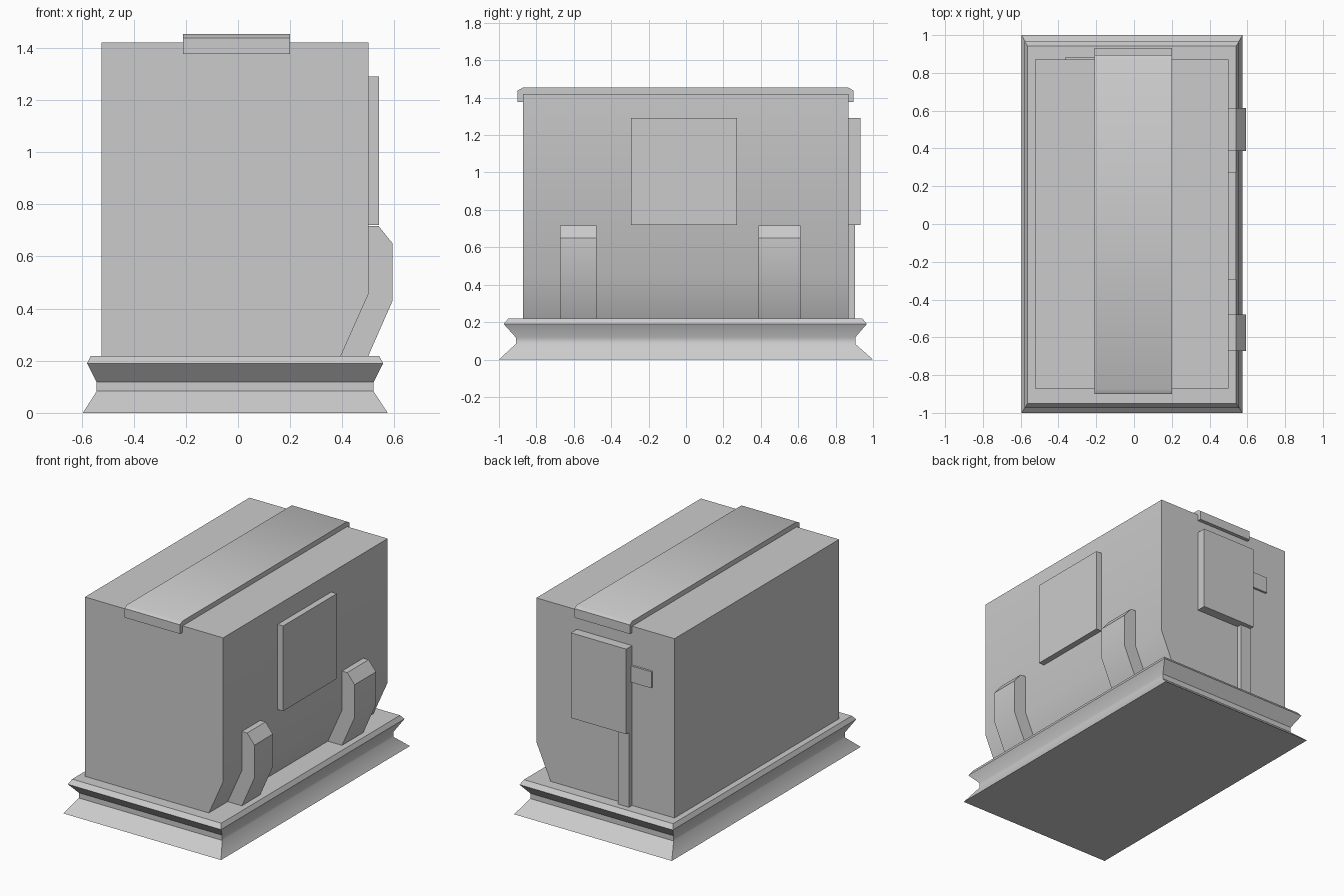
import bpy, bmesh, math
from mathutils import Vector

if "Cube" in bpy.data.objects:
    bpy.data.objects.remove(bpy.data.objects["Cube"])


def finish(bm, name):
    bmesh.ops.recalc_face_normals(bm, faces=bm.faces)
    mesh = bpy.data.meshes.new(name)
    bm.to_mesh(mesh)
    bm.free()
    ob = bpy.data.objects.new(name, mesh)
    bpy.context.collection.objects.link(ob)
    bpy.ops.object.select_all(action='DESELECT')
    ob.select_set(True)
    bpy.context.view_layer.objects.active = ob
    bpy.ops.object.shade_smooth_by_angle(angle=math.radians(37))
    return ob


def prism(name, profile, axis, lo, hi):
    """Extrude a closed profile along x (profile in y,z) or y (profile in x,z)."""
    bm = bmesh.new()
    verts = [bm.verts.new((lo, a, z) if axis == 'x' else (a, lo, z)) for a, z in profile]
    face = bm.faces.new(verts)
    new = bmesh.ops.extrude_face_region(bm, geom=[face])['geom']
    d = hi - lo
    move = Vector((d, 0, 0)) if axis == 'x' else Vector((0, d, 0))
    bmesh.ops.translate(bm, vec=move, verts=[v for v in new if isinstance(v, bmesh.types.BMVert)])
    return finish(bm, name)


def box(name, x, y, z):
    return prism(name, [(x[0], z[0]), (x[1], z[0]), (x[1], z[1]), (x[0], z[1])], 'y', *y)


def stacked_rings(name, rings):
    """Loft rectangles given as (x0, x1, y0, y1, z)."""
    bm = bmesh.new()
    loops = [[bm.verts.new((x, y, z)) for x, y in ((a, c), (b, c), (b, d), (a, d))]
             for a, b, c, d, z in rings]
    for low, up in zip(loops, loops[1:]):
        for i in range(4):
            j = (i + 1) % 4
            bm.faces.new((low[i], low[j], up[j], up[i]))
    bm.faces.new(loops[0][::-1])
    bm.faces.new(loops[-1])
    return finish(bm, name)


# Moulded plinth
stacked_rings("plinth", [
    (-0.595, 0.574, -1.0, 1.0, 0.0),
    (-0.542, 0.52, -0.91, 0.905, 0.083),
    (-0.542, 0.52, -0.91, 0.905, 0.118),
    (-0.579, 0.557, -0.975, 0.967, 0.19),
    (-0.564, 0.541, -0.95, 0.943, 0.219)])

# Main housing with undercut right side
prism("housing", [(-0.524, 0.219), (0.395, 0.219), (0.5, 0.455), (0.5, 1.42), (-0.524, 1.42)],
      'y', -0.872, 0.87)

# Strap over the top with folded ends
prism("top_strap", [(-0.9, 1.377), (-0.9, 1.438), (-0.874, 1.453), (0.87, 1.453),
                    (0.895, 1.438), (0.895, 1.377), (0.869, 1.377), (0.869, 1.419),
                    (-0.871, 1.419), (-0.871, 1.377)], 'x', -0.21, 0.2)

# Cranked supports on the right side
support = [(0.395, 0.219), (0.5, 0.219), (0.593, 0.43), (0.593, 0.65),
           (0.539, 0.717), (0.5, 0.717), (0.5, 0.455)]
for i, (y0, y1) in enumerate([(-0.673, -0.478), (0.387, 0.613)]):
    prism(f"support_{i + 1}", support, 'y', y0, y1)

# Side panel, rear box, conduit and tab
box("side_panel", (0.5, 0.541), (-0.295, 0.274), (0.72, 1.29))
box("rear_box", (-0.21, 0.2), (0.868, 0.933), (0.72, 1.29))
box("rear_conduit", (-0.21, -0.13), (0.868, 0.903), (0.219, 0.72))
box("rear_tab", (-0.362, -0.21), (0.868, 0.884), (1.05, 1.16))
